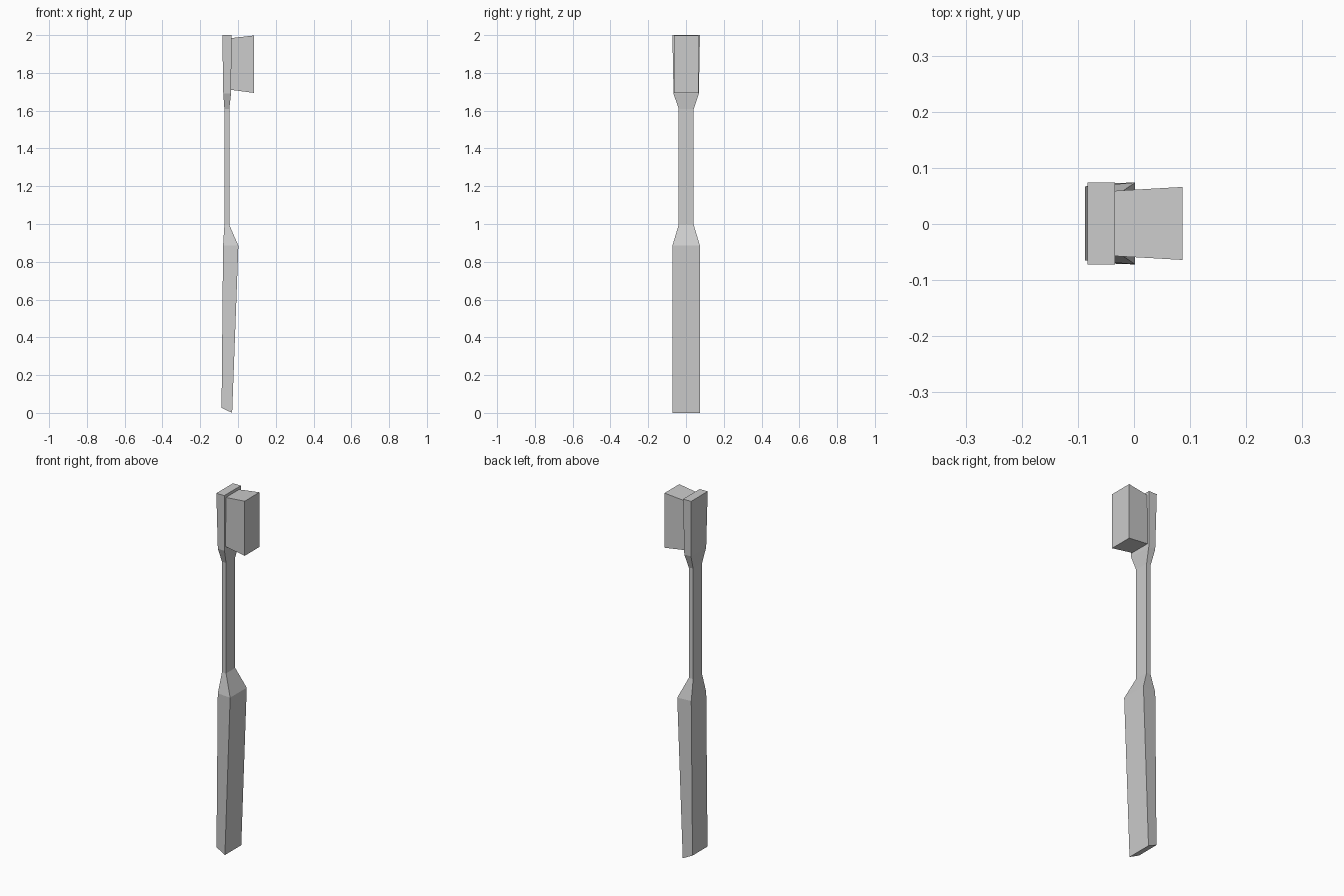
import bpy
import bmesh

if "Cube" in bpy.data.objects:
    bpy.data.objects.remove(bpy.data.objects["Cube"])


def loft(name, sections):
    """Skin a chain of four-cornered sections and cap both ends."""
    bm = bmesh.new()
    rings = [[bm.verts.new(p) for p in s] for s in sections]
    for a, b in zip(rings, rings[1:]):
        for i in range(4):
            j = (i + 1) % 4
            bm.faces.new((a[i], a[j], b[j], b[i]))
    bm.faces.new(rings[0][::-1])
    bm.faces.new(rings[-1])
    bmesh.ops.recalc_face_normals(bm, faces=bm.faces[:])
    mesh = bpy.data.meshes.new(name)
    bm.to_mesh(mesh)
    bm.free()
    obj = bpy.data.objects.new(name, mesh)
    bpy.context.collection.objects.link(obj)
    return obj


YC = 0.001  # slight sideways offset of the whole brush

# Handle, neck and head: back (x, z, half width), face (x, z, half width)
profile = [
    ((-0.087, 0.027, 0.066), (-0.031, 0.000, 0.072)),
    ((-0.079, 0.885, 0.066), (0.002, 0.885, 0.073)),
    ((-0.072, 0.995, 0.039), (-0.046, 0.995, 0.040)),
    ((-0.072, 1.610, 0.039), (-0.046, 1.610, 0.040)),
    ((-0.078, 1.690, 0.067), (-0.037, 1.690, 0.067)),
    ((-0.083, 2.000, 0.073), (-0.034, 2.000, 0.073)),
]
loft("brush_handle", [
    [(bx, YC - bw, bz), (fx, YC - fw, fz), (fx, YC + fw, fz), (bx, YC + bw, bz)]
    for (bx, bz, bw), (fx, fz, fw) in profile])

# Bristle block flaring outwards from the head: x, half width, bottom, top
block = [(-0.036, 0.058, 1.710, 1.984), (0.086, 0.065, 1.694, 1.998)]
loft("bristles", [
    [(x, YC - w, lo), (x, YC + w, lo), (x, YC + w, hi), (x, YC - w, hi)]
    for x, w, lo, hi in block])
